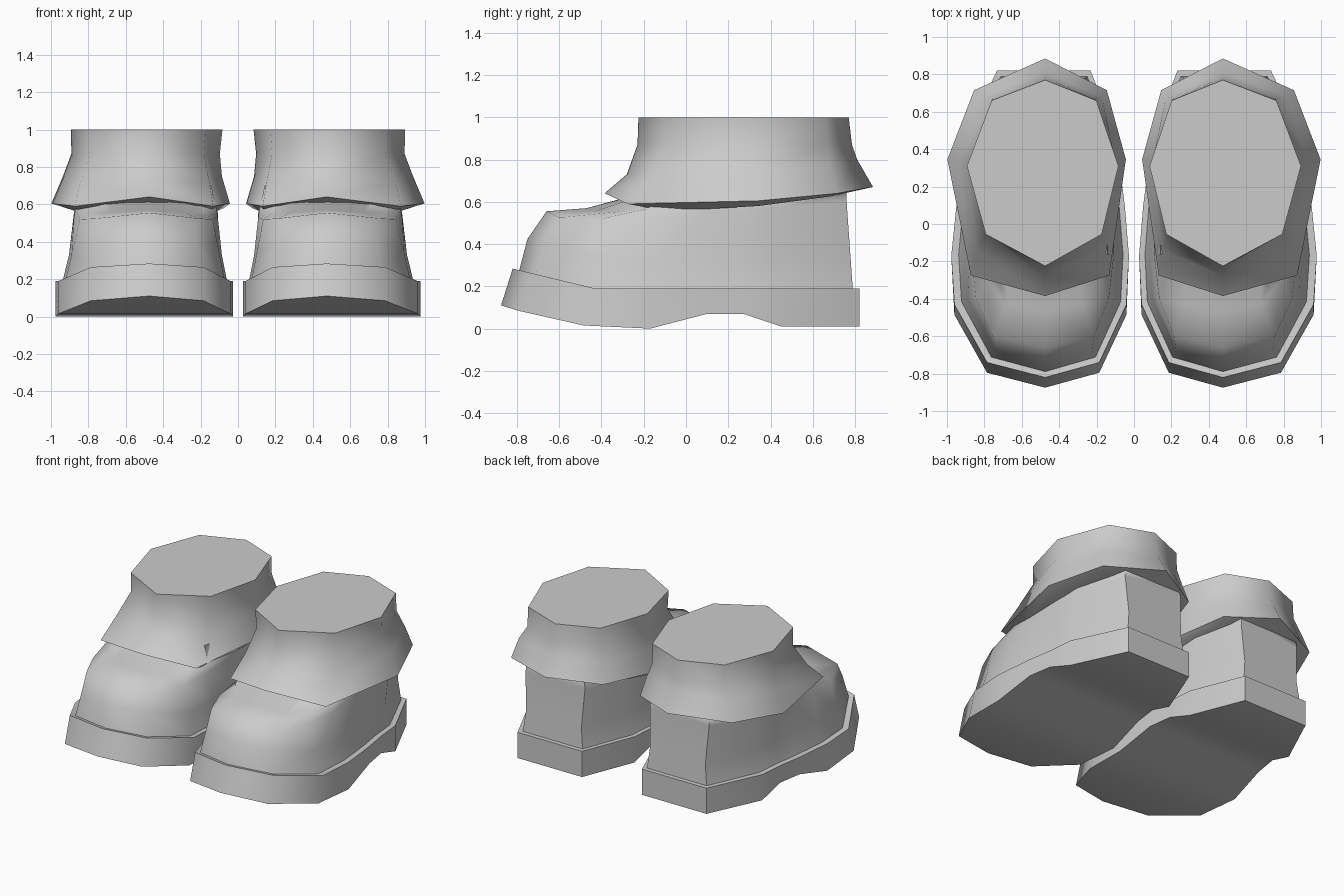
import bpy
import bmesh
import math

default_cube = bpy.data.objects.get("Cube")
if default_cube:
    bpy.data.objects.remove(default_cube, do_unlink=True)

BOOT_CENTRE = 0.475

grey = bpy.data.materials.new("plain_grey")
grey.use_nodes = True
grey_colour = (0.6, 0.6, 0.6, 1.0)
grey.diffuse_color = grey_colour
grey.node_tree.nodes["Principled BSDF"].inputs["Base Color"].default_value = grey_colour


def full_ring(half, skew):
    """Mirror a half outline of (half width, y, z), bulging slightly to the outer side."""
    outer = [(BOOT_CENTRE + w + skew * w * w, y, z) for w, y, z in half]
    inner = [(BOOT_CENTRE - w + skew * w * w, y, z) for w, y, z in half[1:-1]]
    return outer + inner[::-1]


def loft(name, half_rings, skews=None):
    """Bridge a stack of rings, cap both ends and mirror the part to the other boot."""
    skews = skews or [0.12] * len(half_rings)
    bm = bmesh.new()
    loops = []
    for half, skew in zip(half_rings, skews):
        loops.append([bm.verts.new(point) for point in full_ring(half, skew)])
    for lower, upper in zip(loops, loops[1:]):
        count = len(lower)
        for i in range(count):
            j = (i + 1) % count
            bm.faces.new((lower[i], lower[j], upper[j], upper[i]))

    # Cap strips run across the boot, so that a curved end stays tidy
    for loop in (loops[0], loops[-1]):
        count = len(loop)
        for i in range(count // 2):
            strip = [loop[i], loop[i + 1], loop[-i - 1], loop[-i]]
            corners = list(dict.fromkeys(strip))
            if len(corners) > 2:
                bm.faces.new(corners)
    bmesh.ops.recalc_face_normals(bm, faces=bm.faces[:])

    mesh = bpy.data.meshes.new(name)
    bm.to_mesh(mesh)
    bm.free()
    mesh.materials.append(grey)
    part = bpy.data.objects.new(name, mesh)
    bpy.context.collection.objects.link(part)

    bpy.ops.object.select_all(action="DESELECT")
    part.select_set(True)
    bpy.context.view_layer.objects.active = part
    bpy.ops.object.shade_smooth_by_angle(angle=math.radians(60))
    mirror = part.modifiers.new("other_boot", "MIRROR")
    mirror.use_axis = (True, False, False)
    mirror.use_mirror_merge = False
    return part


def welt_height(y):
    """Height of the sole's upper edge, which rises towards the toe."""
    return 0.19 + max(0, -0.43 - y) * 0.24


# Sole: one outline, with a raised toe and an arch in front of the heel
outline = [(0, -0.82), (0.3, -0.74), (0.46, -0.43), (0.475, -0.17), (0.45, 0.1),
           (0.425, 0.27), (0.41, 0.45), (0.25, 0.82), (0, 0.82)]
tread_heights = [0.11, 0.085, 0.015, 0, 0.07, 0.07, 0.01, 0.01, 0.01]
tread = [(w, y - (0.055 if y < -0.4 else 0), z)
         for (w, y), z in zip(outline, tread_heights)]
welt = [(w, y, welt_height(y)) for w, y in outline]
loft("sole", [tread, welt])

# Shoe upper: rises from just inside the sole, rounds over the toe, runs under the cuff
foot_base = [(w * 0.93, y * 0.963, welt_height(y) - 0.01) for w, y in outline]
foot_middle = [(w * 0.86, y * (0.915 if y < 0 else 0.95), welt_height(y) + 0.14)
               for w, y in outline]
foot_shoulder = [(0, -0.66, 0.555), (0.27, -0.6, 0.525), (0.355, -0.4, 0.52),
                 (0.385, -0.17, 0.53), (0.385, 0.1, 0.55), (0.38, 0.27, 0.56),
                 (0.365, 0.45, 0.57), (0.23, 0.76, 0.6), (0, 0.76, 0.6)]
foot_instep = [(0, -0.47, 0.57), (0.2, -0.43, 0.555), (0.3, -0.3, 0.555)]
foot_instep += [(w * 0.98, y, z + 0.04) for w, y, z in foot_shoulder[3:]]
foot_neck = [(0, -0.25, 0.63), (0.2, -0.2, 0.64), (0.28, -0.15, 0.65)]
foot_neck += [(w * 0.9, y * 0.95, 0.7) for w, y, z in foot_shoulder[3:]]
loft("shoe_upper", [foot_base, foot_middle, foot_shoulder, foot_instep, foot_neck])

# Cuff: eight sided, flared at its lower rim, closed on top
cuff_underside = [(0, -0.29, 0.6), (0.35, -0.09, 0.555), (0.42, 0.34, 0.58),
                  (0.31, 0.68, 0.625), (0, 0.79, 0.655)]
cuff_rim = [(0, -0.385, 0.64), (0.37, -0.275, 0.59), (0.477, 0.345, 0.605),
            (0.355, 0.715, 0.64), (0, 0.885, 0.67)]
cuff_flare = [(0, -0.28, 0.73), (0.345, -0.14, 0.72), (0.425, 0.33, 0.75),
              (0.325, 0.68, 0.77), (0, 0.81, 0.8)]
cuff_top = [(0, -0.225, 1), (0.31, -0.055, 1), (0.405, 0.31, 1),
            (0.28, 0.66, 1), (0, 0.77, 1)]
cuff_waist = [(w * 0.98, y * 1.02, 0.87) for w, y, z in cuff_top]
loft("cuff", [cuff_underside, cuff_rim, cuff_flare, cuff_waist, cuff_top],
     [0.12, 0.2, 0.2, 0.12, 0.08])
